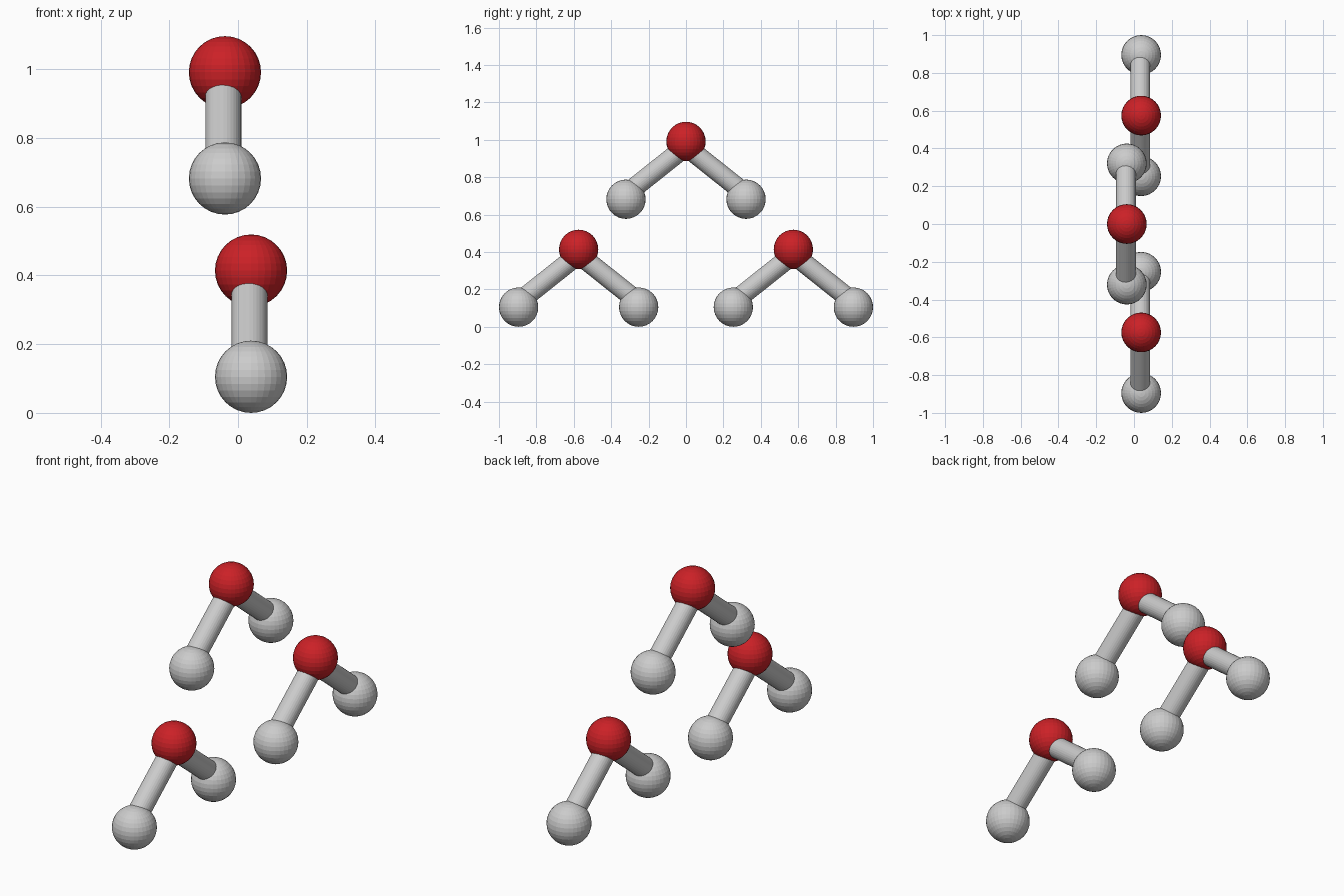
import bpy
from math import radians

if "Cube" in bpy.data.objects:
    bpy.data.objects.remove(bpy.data.objects["Cube"])

ATOM_R = 0.105          # all atoms share one radius
STICK_R = 0.0525
DY, DZ = 0.321, 0.309   # offset of the small outer atoms from the red centre
TILT = radians(51.5)    # stick angle away from vertical

red = bpy.data.materials.new("red")
red.diffuse_color = (0.6, 0.015, 0.02, 1)
red.use_nodes = True
red.node_tree.nodes["Principled BSDF"].inputs["Base Color"].default_value = red.diffuse_color


def atom(name, loc, mat=None):
    bpy.ops.mesh.primitive_uv_sphere_add(segments=32, ring_count=16,
                                         radius=ATOM_R, location=loc)
    ob = bpy.context.object
    ob.name = name
    if mat:
        ob.data.materials.append(mat)


def stick(name, loc, tilt):
    bpy.ops.mesh.primitive_cylinder_add(vertices=32, radius=STICK_R, depth=0.37,
                                        location=loc, rotation=(tilt, 0, 0))
    bpy.context.object.name = name


def molecule(label, x, y, z):
    # red central atom with two mirrored sticks and outer atoms
    atom(label + "_centre_atom", (x, y, z), red)
    for side, s in (("left", -1), ("right", 1)):
        atom(f"{label}_{side}_outer_atom", (x, y + s * DY, z - DZ))
        stick(f"{label}_{side}_stick",
              (x - 0.0045, y + s * DY / 2, z - DZ / 2), s * TILT)


# one molecule above, two below
molecule("top", -0.038, 0, 0.991)
molecule("lower_left", 0.038, -0.574, 0.414)
molecule("lower_right", 0.038, 0.574, 0.414)
